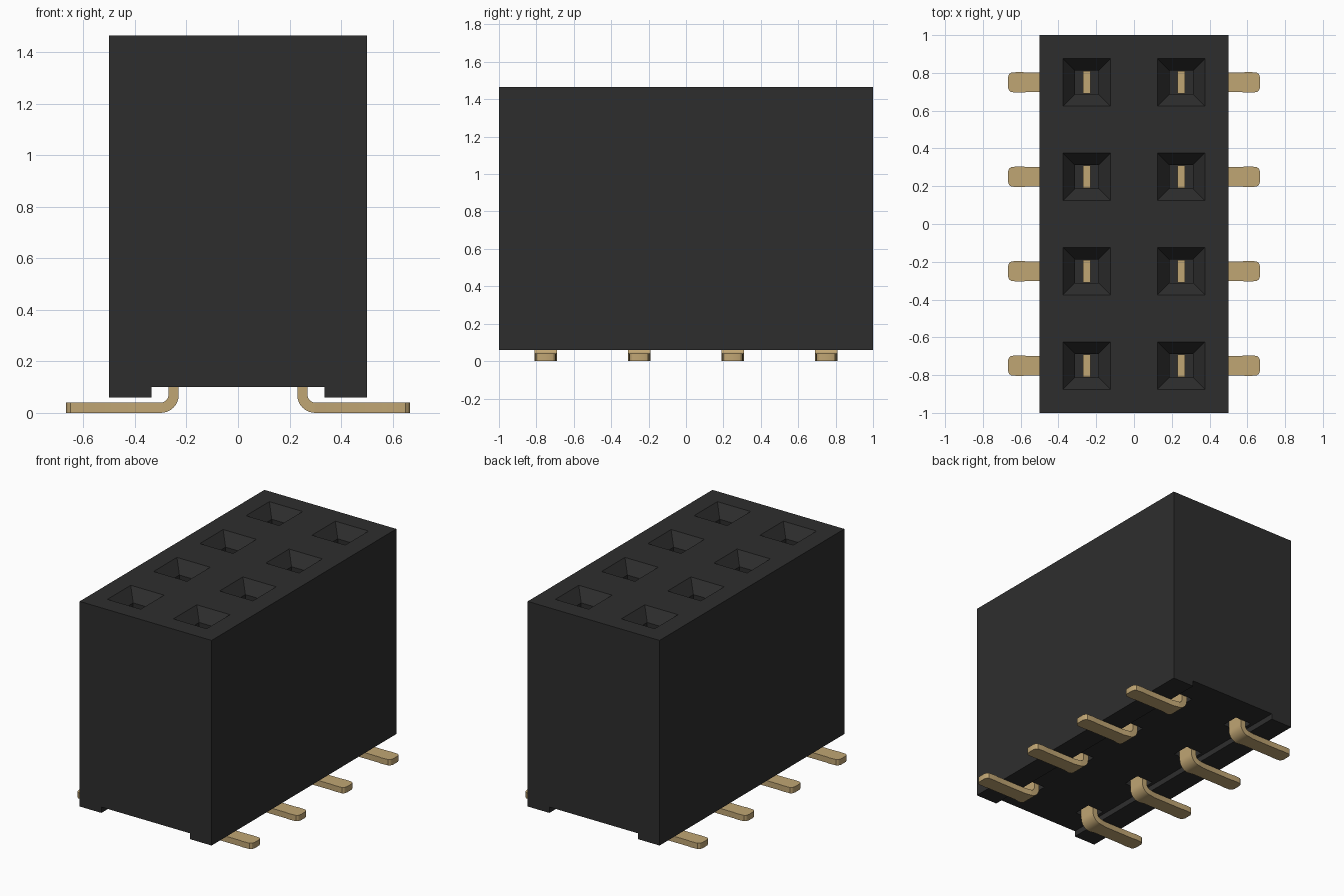
import bpy, bmesh, math
from mathutils import Vector

if "Cube" in bpy.data.objects:
    bpy.data.objects.remove(bpy.data.objects["Cube"], do_unlink=True)


def material(name, rgb):
    m = bpy.data.materials.new(name)
    m.use_nodes = True
    m.diffuse_color = (*rgb, 1)
    m.node_tree.nodes["Principled BSDF"].inputs["Base Color"].default_value = (*rgb, 1)
    return m


black = material("black plastic", (0.027, 0.027, 0.027))
gold = material("gold metal", (0.53, 0.38, 0.175))

PITCH = 0.5
ROWS = [(i - 1.5) * PITCH for i in range(4)]
SIDES = (-1, 1)


def loft(bm, rings):
    """Skin a closed solid through rings of four corners."""
    loops = [[bm.verts.new(p) for p in ring] for ring in rings]
    for a, b in zip(loops, loops[1:]):
        for i in range(4):
            j = (i + 1) % 4
            bm.faces.new((a[i], a[j], b[j], b[i]))
    bm.faces.new(loops[0][::-1])
    bm.faces.new(loops[-1])


def square(x, y, z, h):
    return [(x - h, y - h, z), (x + h, y - h, z), (x + h, y + h, z), (x - h, y + h, z)]


def finish(bm, name, mat):
    bmesh.ops.recalc_face_normals(bm, faces=bm.faces)
    mesh = bpy.data.meshes.new(name)
    bm.to_mesh(mesh)
    bm.free()
    mesh.materials.append(mat)
    ob = bpy.data.objects.new(name, mesh)
    bpy.context.collection.objects.link(ob)
    return ob


def activate(ob):
    bpy.ops.object.select_all(action="DESELECT")
    ob.select_set(True)
    bpy.context.view_layer.objects.active = ob


# Housing: end profile with a shallow channel underneath, extruded along y
TOP, BASE, CEILING = 1.465, 0.06, 0.10
half = [(0.335, CEILING), (0.335, BASE), (0.5, BASE), (0.5, TOP)]
outline = half + [(-x, z) for x, z in reversed(half)]
bm = bmesh.new()
face = bm.faces.new([bm.verts.new((x, -1, z)) for x, z in outline])
ext = bmesh.ops.extrude_face_region(bm, geom=[face])["geom"]
bmesh.ops.translate(bm, vec=(0, 2, 0), verts=[v for v in ext if isinstance(v, bmesh.types.BMVert)])
housing = finish(bm, "housing", black)

# Funnel sockets in the top and small pin pockets in the underside
bm = bmesh.new()
for s in SIDES:
    for y in ROWS:
        x = s * PITCH / 2
        loft(bm, [square(x, y, 0.8, 0.063), square(x, y, TOP - 0.08, 0.063),
                  square(x, y, TOP, 0.126), square(x, y, TOP + 0.1, 0.126)])
        loft(bm, [square(x, y, 0, 0.063), square(x, y, 0.2, 0.063)])
cutter = finish(bm, "socket_cutter", black)
cutter.hide_render = True
mod = housing.modifiers.new("sockets", "BOOLEAN")
mod.operation = "DIFFERENCE"
mod.solver = "EXACT"
mod.object = cutter
activate(housing)
bpy.ops.object.modifier_apply(modifier=mod.name)
bpy.data.objects.remove(cutter, do_unlink=True)


# Contact pins: flat strip, bent outwards into a foot with a rounded tip
def pin(name, side, y):
    t, r = 0.02, 0.05
    # path stations: x, z, direction angle of the strip thickness, half width
    path = [(0.25, 1.0, 0, 0.06)]
    for i in range(9):
        a = i * math.pi / 16
        path.append((0.30 - r * math.cos(a), 0.07 - r * math.sin(a), a, 0.06))
    path += [(0.34, t, math.pi / 2, 0.052), (0.57, t, math.pi / 2, 0.052),
             (0.60, t, math.pi / 2, 0.055), (0.65, t, math.pi / 2, 0.052),
             (0.662, t, math.pi / 2, 0.042), (0.668, t, math.pi / 2, 0.025)]
    rings = []
    for x, z, a, w in path:
        n = Vector((math.cos(a), 0, math.sin(a))) * t
        ring = [Vector((x, k * w, z)) + d * n for k, d in ((-1, -1), (1, -1), (1, 1), (-1, 1))]
        rings.append([(side * p.x, y + p.y, p.z) for p in ring])
    bm = bmesh.new()
    loft(bm, rings)
    ob = finish(bm, name, gold)
    activate(ob)
    bpy.ops.object.shade_smooth_by_angle(angle=math.radians(25))


for s in SIDES:
    for i, y in enumerate(ROWS):
        pin(f"{'left' if s > 0 else 'right'}_pin_{i + 1}", s, y)
